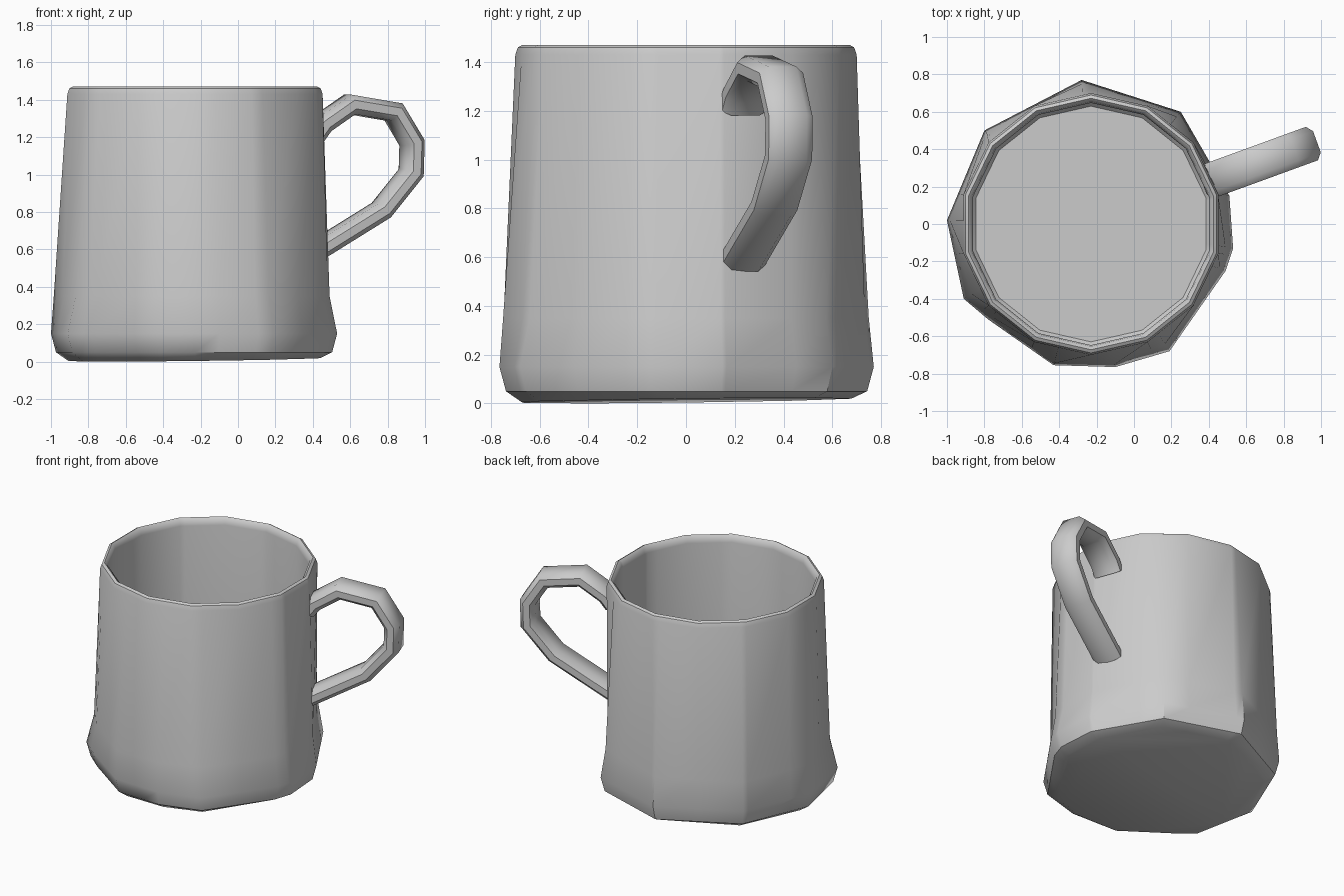
import bpy, bmesh, math
from mathutils import Vector

if "Cube" in bpy.data.objects:
    bpy.data.objects.remove(bpy.data.objects["Cube"])

CX = -0.23          # mug axis
HANDLE_ANGLE = math.radians(20)


def loft(name, rings, angle):
    """Skin a list of equal-length closed rings and cap both ends."""
    bm = bmesh.new()
    loops = [[bm.verts.new(p) for p in ring] for ring in rings]
    n = len(loops[0])
    for a, b in zip(loops, loops[1:]):
        for i in range(n):
            j = (i + 1) % n
            bm.faces.new((a[i], a[j], b[j], b[i]))
    bm.faces.new(list(reversed(loops[0])))
    bm.faces.new(loops[-1])
    bmesh.ops.recalc_face_normals(bm, faces=bm.faces[:])
    mesh = bpy.data.meshes.new(name)
    bm.to_mesh(mesh)
    bm.free()
    ob = bpy.data.objects.new(name, mesh)
    bpy.context.collection.objects.link(ob)
    bpy.ops.object.select_all(action='DESELECT')
    ob.select_set(True)
    bpy.context.view_layer.objects.active = ob
    bpy.ops.object.shade_smooth_by_angle(angle=math.radians(angle))
    return ob


def polar_angle(p):
    return math.atan2(p[1], p[0] - CX) % math.tau


def radius_at(poly, t):
    """Distance from the mug axis to a polygon outline in direction t."""
    d = Vector((math.cos(t), math.sin(t)))
    best = 0
    for p, q in zip(poly, poly[1:] + poly[:1]):
        a = Vector((p[0] - CX, p[1]))
        e = Vector(q) - Vector(p)
        den = d.cross(e)
        if abs(den) < 1e-9:
            continue
        r, s = a.cross(e) / den, a.cross(d) / den
        if r > 0 and -1e-4 <= s <= 1 + 1e-4:
            best = max(best, r)
    return best


# Uneven base outline, the outline above the flare, and the even rim
base = [(0.51, 0.15), (0.25, 0.60), (-0.28, 0.77), (-0.80, 0.50), (-1.0, 0.02),
        (-0.91, -0.40), (-0.78, -0.51), (-0.43, -0.755), (-0.10, -0.765),
        (0.19, -0.68), (0.49, -0.25), (0.53, -0.13)]
waist = [(0.475, 0.16), (0.22, 0.59), (-0.28, 0.75), (-0.79, 0.49), (-0.985, 0.02),
         (-0.88, -0.36), (-0.77, -0.49), (-0.43, -0.745), (-0.10, -0.75),
         (0.17, -0.64), (0.45, -0.27), (0.49, -0.13)]
rim_angles = [math.pi / 2 + i * math.tau / 14 for i in range(14)]
rim = [(CX + 0.70 * math.cos(t), 0.70 * math.sin(t)) for t in rim_angles]

angles = []
for t in sorted([polar_angle(p) for p in base] + [t % math.tau for t in rim_angles]):
    if not angles or t - angles[-1] > 0.02:
        angles.append(t)


def body_ring(poly, scale, z, tilt=0.0):
    ring = []
    for t in angles:
        r = radius_at(poly, t) * scale
        x, y = r * math.cos(t), r * math.sin(t)
        ring.append((CX + x, y, z + tilt * (x + y)))
    return ring


# Body: underside, flare, wall, rounded rim, inner wall and floor
loft("mug_body", [
    body_ring(base, 0.88, 0.012, 0.012),
    body_ring(base, 0.965, 0.05),
    body_ring(base, 1.0, 0.15),
    body_ring(waist, 1.0, 0.35),
    body_ring(rim, 1.0, 1.43),
    body_ring(rim, 0.985, 1.46),
    body_ring(rim, 0.96, 1.47),
    body_ring(rim, 0.935, 1.455),
    body_ring(rim, 0.925, 1.42),
    body_ring(rim, 0.94, 0.10),
    body_ring(rim, 0.90, 0.07),
], 40)

# Handle: chamfered strap swept along a path of (distance from axis, height)
path = [Vector(p) for p in ((0.675, 1.21), (0.72, 1.27), (0.88, 1.375), (1.13, 1.335),
                            (1.235, 1.17), (1.23, 1.01), (1.06, 0.81), (0.675, 0.585))]
section = [(0.095, 0.022), (0.06, 0.05), (-0.06, 0.05), (-0.095, 0.022),
           (-0.095, -0.022), (-0.06, -0.05), (0.06, -0.05), (0.095, -0.022)]
out = Vector((math.cos(HANDLE_ANGLE), math.sin(HANDLE_ANGLE), 0))
side = Vector((-out.y, out.x, 0))
up = Vector((0, 0, 1))
rings = []
for i, p in enumerate(path):
    a = (p - path[i - 1]).normalized() if i else (path[1] - p).normalized()
    b = (path[i + 1] - p).normalized() if i < len(path) - 1 else a
    t = (a + b).normalized()
    normal = Vector((-t.y, t.x)) / max(t.dot(a), 0.8)
    ring = []
    for w, h in section:
        q = p + normal * h
        ring.append(Vector((CX, 0, 0)) + out * q.x + up * q.y + side * w)
    rings.append(ring)
loft("handle", rings, 50)
